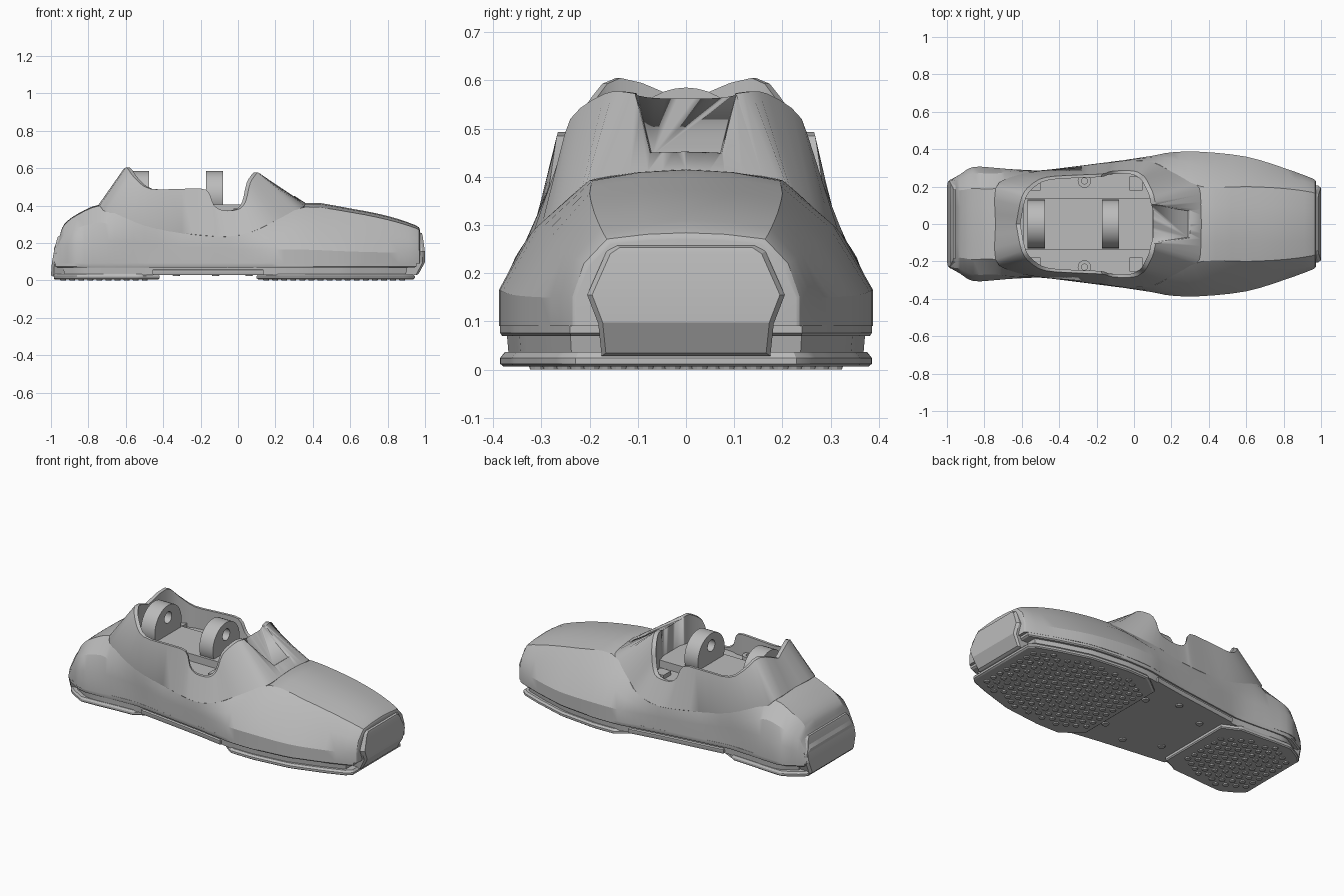
import bpy, bmesh, math
from mathutils import Vector, Matrix

cube = bpy.data.objects.get("Cube")
if cube:
    bpy.data.objects.remove(cube, do_unlink=True)

grey = bpy.data.materials.new("grey_plastic")
grey.use_nodes = True
grey.diffuse_color = (0.5, 0.5, 0.5, 1)
grey.node_tree.nodes["Principled BSDF"].inputs["Base Color"].default_value = (0.5, 0.5, 0.5, 1)


def finish(name, bm, angle=30):
    bmesh.ops.recalc_face_normals(bm, faces=bm.faces)
    mesh = bpy.data.meshes.new(name)
    bm.to_mesh(mesh)
    bm.free()
    mesh.materials.append(grey)
    ob = bpy.data.objects.new(name, mesh)
    bpy.context.collection.objects.link(ob)
    bpy.ops.object.select_all(action="DESELECT")
    ob.select_set(True)
    bpy.context.view_layer.objects.active = ob
    bpy.ops.object.shade_smooth_by_angle(angle=math.radians(angle))
    return ob


def loft(name, rings, wrap=False, angle=30):
    """Bridge closed rings of equal length; cap the ends or join them."""
    bm = bmesh.new()
    loops = [[bm.verts.new(p) for p in ring] for ring in rings]
    n = len(loops[0])
    pairs = list(zip(loops, loops[1:]))
    if wrap:
        pairs.append((loops[-1], loops[0]))
    else:
        bm.faces.new(loops[0])
        bm.faces.new(loops[-1])
    for a, b in pairs:
        for i in range(n):
            j = (i + 1) % n
            bm.faces.new((a[i], a[j], b[j], b[i]))
    return finish(name, bm, angle)


def smooth(rows, steps=3):
    """Catmull-Rom resampling of rows of numbers."""
    rows = [Vector(r) for r in rows]
    out = []
    for i in range(len(rows) - 1):
        p0, p1 = rows[max(i - 1, 0)], rows[i]
        p2, p3 = rows[i + 1], rows[min(i + 2, len(rows) - 1)]
        for k in range(steps):
            t = k / steps
            out.append(0.5 * (2 * p1 + (p2 - p0) * t + (2 * p0 - 5 * p1 + 4 * p2 - p3) * t * t
                              + (3 * p1 - p0 - 3 * p2 + p3) * t ** 3))
    return out + [rows[-1]]


def mirrored(half):
    """Close a half ring across y = 0."""
    return list(half) + [(x, -y, z) for x, y, z in reversed(half) if y > 1e-5]


def box(name, x0, x1, y0, y1, z0, z1):
    corners = [(x0, y0), (x1, y0), (x1, y1), (x0, y1)]
    return loft(name, [[(x, y, z) for x, y in corners] for z in (z0, z1)])


# Body: x, half width, shoulder height, mid y, mid z, top edge y, top edge z, crown z
stations = [
    (-.985, .235, .10, .23, .14, .20, .17, .17), (-.955, .25, .15, .235, .20, .19, .235, .235),
    (-.93, .265, .17, .24, .24, .18, .295, .30), (-.86, .305, .20, .27, .28, .19, .35, .355),
    (-.74, .30, .21, .27, .31, .19, .40, .405), (-.66, .293, .21, .28, .29, .25, .36, .36),
    (-.50, .285, .20, .287, .25, .283, .30, .30), (-.30, .31, .18, .308, .22, .30, .255, .255),
    (-.05, .342, .17, .342, .20, .338, .235, .235), (.10, .365, .165, .355, .22, .33, .27, .27),
    (.20, .383, .165, .35, .24, .28, .32, .32), (.36, .386, .165, .305, .30, .20, .393, .415),
    (.60, .36, .155, .285, .27, .20, .365, .385), (.80, .30, .15, .25, .25, .19, .325, .345),
    (.95, .245, .15, .22, .225, .17, .28, .295), (.972, .228, .15, .20, .215, .155, .26, .27)]
rings = []
for x, w, zs, ym, zm, yt, zt, zc in smooth(stations):
    rings.append(mirrored([(x, w, .09), (x, w, zs), (x, ym, zm), (x, yt, zt),
                           (x, yt / 2, zt + .75 * (zc - zt)), (x, 0, zc)]))
loft("body_shell", rings, angle=24)


def half_width(x):
    for a, b in zip(stations, stations[1:]):
        if x <= b[0]:
            t = max(0, (x - a[0]) / (b[0] - a[0]))
            return a[1] + t * (b[1] - a[1])
    return stations[-1][1]


# Ankle collar: foot of the wall and matching rim, from heel to tongue
foot_line = [(-.74, 0, .405), (-.74, .19, .40), (-.66, .25, .36), (-.5, .285, .30), (-.3, .302, .255),
             (-.15, .325, .238), (-.1, .333, .236), (-.05, .338, .235), (.02, .338, .245), (.1, .33, .27),
             (.2, .28, .32), (.3, .225, .37), (.35, .19, .395), (.358, .08, .41), (.36, 0, .415)]
rim_line = [(-.63, 0, .555), (-.60, .145, .605), (-.55, .21, .545), (-.47, .25, .49), (-.3, .262, .49),
            (-.17, .268, .485), (-.13, .28, .405), (-.08, .285, .375), (0, .283, .38), (.04, .265, .42),
            (.065, .24, .52), (.1, .17, .572), (.112, .12, .575), (.125, .07, .565), (.125, 0, .565)]


def ring_of(line):
    pts = smooth(line)
    pts = [(p.x, max(p.y, 0), p.z) for p in pts]
    return pts + [(x, -y, z) for x, y, z in reversed(pts[1:-1])]


def shrink(ring, f, z=None, cx=-.26):
    return [(cx + (p[0] - cx) * f, p[1] * f, p[2] if z is None else z) for p in ring]


foot, rim = ring_of(foot_line), ring_of(rim_line)
collar = loft("ankle_collar", [foot, rim, shrink(rim, .94), shrink(rim, .94, .27), shrink(foot, .95, .22)],
              wrap=True, angle=35)

# Recess on the sloping tongue
top, low = Vector((.125, 0, .565)), Vector((.297, 0, .455))
along = (low - top).normalized()
normal = Vector((-along.z, 0, along.x))
quad = [(top - along * .06, .105), (low, .07)]
cut_rings = []
for depth, grow in ((-.014, 0), (.06, .03)):
    (a, wa), (b, wb) = quad
    b = b + along * grow
    cut_rings.append([p + normal * depth + Vector((0, s, 0)) for p, s in
                      ((a, -wa - grow), (b, -wb - grow), (b, wb + grow), (a, wa + grow))])
cutter = loft("tongue_cutter", cut_rings)
cutter.hide_render = True
mod = collar.modifiers.new("recess", "BOOLEAN")
mod.operation = "DIFFERENCE"
mod.solver = "EXACT"
mod.object = cutter
bpy.context.view_layer.objects.active = collar
bpy.ops.object.modifier_apply(modifier="recess")
bpy.data.objects.remove(cutter, do_unlink=True)

# Cockpit floor, raised platform and fittings
loft("inner_floor", [shrink(rim, .96, z) for z in (.28, .36)])
box("floor_platform", -.59, .10, -.135, .135, .30, .405)
for side in (-1, 1):
    for x in (-.535, .01):
        box("side_bracket", x - .035, x + .035, side * .18, side * .255, .33, .385)
    boss = []
    for r, z in ((.036, .35), (.036, .39), (.016, .39), (.016, .35)):
        boss.append([(-.265 + r * math.cos(a * math.pi / 8), side * .23 + r * math.sin(a * math.pi / 8), z)
                     for a in range(16)])
    loft("screw_boss", boss, wrap=True)

# Ankle hinge lugs, arched with a through hole
angles = [i * math.pi / 18 for i in range(36)]
arch = [(.13 * math.cos(a), max(.39, .455 + .13 * math.sin(a))) for a in angles]
hole = [(.035 * math.cos(a), .51 + .035 * math.sin(a)) for a in angles]
for name, x0, x1 in (("rear_lug", -.57, -.475), ("front_lug", -.172, -.08)):
    loft(name, [[(x, y, z) for y, z in loop] for x, loop in
                ((x0, arch), (x1, arch), (x1, hole), (x0, hole))], wrap=True)


# Sole layers
def outline(x0, x1, chamfer0=0, chamfer1=0, n=16):
    half = []
    for i in range(n + 1):
        x = x0 + (x1 - x0) * i / n
        w = half_width(x)
        w -= max(0, chamfer0 - (x - x0)) * .6 + max(0, chamfer1 - (x1 - x)) * .6
        half.append((x, w, 0))
    return half + [(x, -y, z) for x, y, z in reversed(half)]


def slab(name, shape, levels):
    cx = sum(p[0] for p in shape) / len(shape)
    loft(name, [shrink(shape, f, z, cx) for f, z in levels])


slab("upper_lip", outline(-.975, .955, n=40), [(.99, .07), (1, .076), (1, .094)])
slab("mid_sole", outline(-.97, .94, n=40), [(.955, .03), (.965, .075)])
slab("arch_bar", outline(-.46, .14), [(.98, .03), (.99, .036), (.99, .056), (.97, .06)])
pads = (("fore_pad", .10, .945, .12, .03), ("heel_pad", -.985, -.42, .03, .10))
for name, x0, x1, c0, c1 in pads:
    slab(name, outline(x0, x1, c0, c1, 28), [(.98, .006), (1, .012), (1, .024), (.975, .036)])


# Tread studs and screw heads underneath
def discs(name, spots, r, z0, z1, sides):
    bm = bmesh.new()
    for x, y in spots:
        bmesh.ops.create_cone(bm, cap_ends=True, segments=sides, radius1=r * .85, radius2=r, depth=z1 - z0,
                              matrix=Matrix.Translation((x, y, (z0 + z1) / 2)))
    finish(name, bm)


step = .056
for name, x0, x1, c0, c1 in pads:
    spots = []
    for i in range(int((x1 - x0 - .1) / (step * .866)) + 1):
        x = x0 + .05 + i * step * .866
        for j in range(-7, 8):
            y = (j + .5 * (i % 2)) * step
            room = half_width(x) - .05 - max(0, .18 - (x - x0)) * .6 * (c0 > .05)
            room -= max(0, .18 - (x1 - x)) * .6 * (c1 > .05)
            if abs(y) < room:
                spots.append((x, y))
    discs(name + "_studs", spots, .018, 0, .008, 10)
discs("arch_screws", [(x, s * y) for x, y in ((-.33, .16), (-.12, .24), (.06, .17)) for s in (-1, 1)],
      .022, .024, .032, 14)


# Toe and heel bumpers: half outline rows of y, z, reach
def bumper(name, rows, sign, back):
    zc = sum(r[1] for r in rows) / len(rows)
    bm = bmesh.new()
    grids = []
    for f, dx in ((1, None), (1, -.014), (.95, 0)):
        grids.append([[bm.verts.new((sign * (back if dx is None else reach + dx), s * y * f,
                                     zc + (z - zc) * f)) for s in (1, -1)] for y, z, reach in rows])
    loops = [[r[0] for r in g] + [r[1] for r in reversed(g)] for g in grids]
    for a, b in zip(loops, loops[1:]):
        for i in range(len(a)):
            j = (i + 1) % len(a)
            bm.faces.new((a[i], a[j], b[j], b[i]))
    for p, q in zip(grids[-1], grids[-1][1:]):
        bm.faces.new((p[0], q[0], q[1], p[1]))
    bm.faces.new(loops[0])
    finish(name, bm, 15)


bumper("toe_bumper", [(.175, .028, .965), (.182, .095, 1), (.205, .155, .999), (.165, .245, .987),
                      (.145, .258, .983)], 1, .90)
bumper("heel_bumper", [(.21, .02, 1), (.238, .095, .995), (.238, .15, .985), (.205, .225, .968),
                       (.19, .24, .963)], -1, .90)
